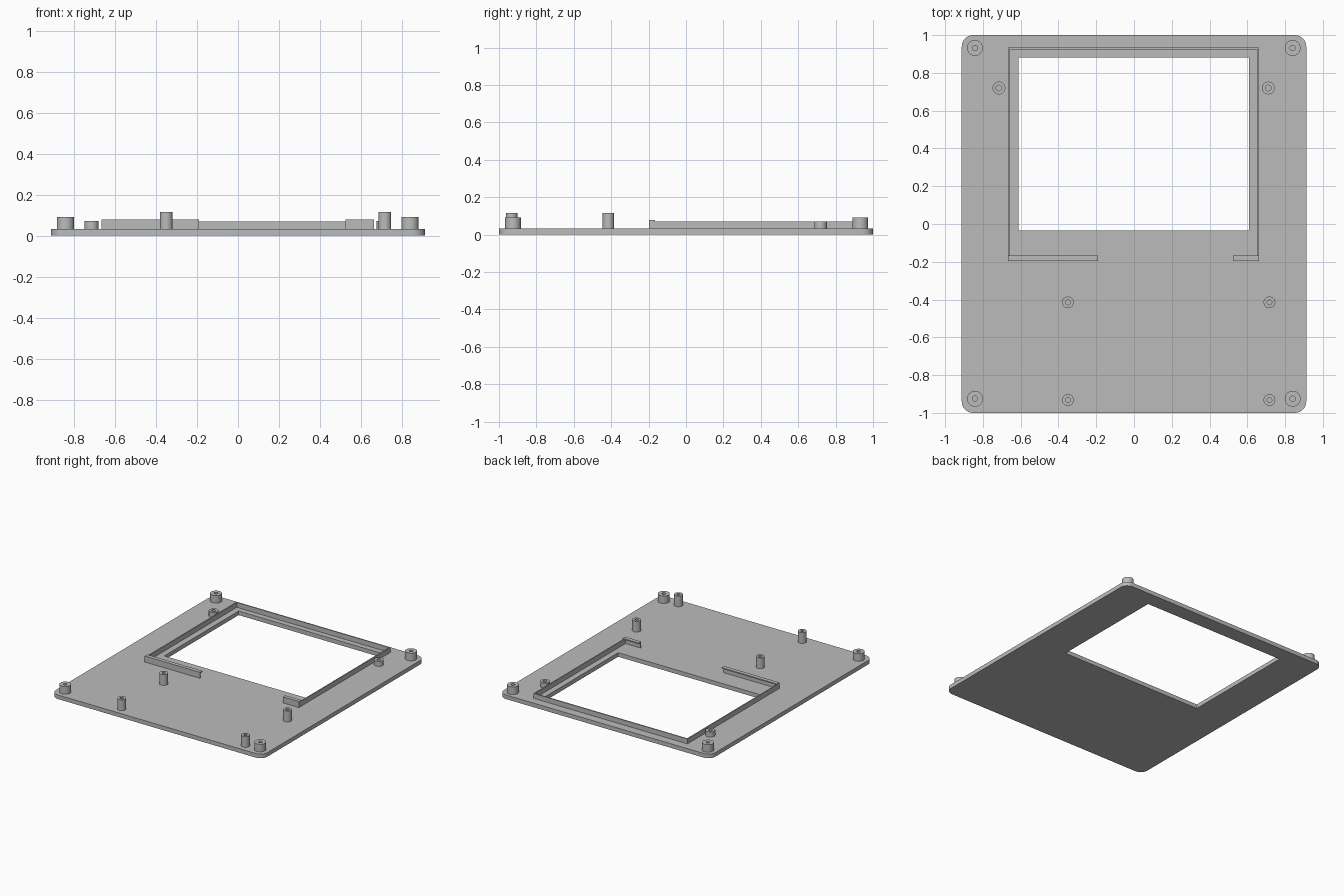
import bpy, bmesh
from math import cos, sin, pi, radians

old = bpy.data.objects.get("Cube")
if old:
    bpy.data.objects.remove(old, do_unlink=True)

grey = bpy.data.materials.new("light grey plastic")
grey.use_nodes = True
COLOUR = (0.5, 0.5, 0.5, 1)
grey.diffuse_color = COLOUR
grey.node_tree.nodes["Principled BSDF"].inputs["Base Color"].default_value = COLOUR


def rect(x0, x1, y0, y1):
    return [(x0, y0), (x1, y0), (x1, y1), (x0, y1)]


def circle(x, y, r, n=32):
    return [(x + r * cos(2 * pi * i / n), y + r * sin(2 * pi * i / n)) for i in range(n)]


def rounded_rect(w, d, r, steps=8):
    pts = []
    for k, (sx, sy) in enumerate([(1, 1), (-1, 1), (-1, -1), (1, -1)]):
        for i in range(steps + 1):
            a = (k + i / steps) * pi / 2
            pts.append((sx * (w - r) + r * cos(a), sy * (d - r) + r * sin(a)))
    return pts


def prism(name, loops, z0, z1, smooth=False):
    """Extrude an outline, with optional hole loops, from z0 up to z1."""
    bm = bmesh.new()
    edges = []
    for loop in loops:
        vs = [bm.verts.new((x, y, z0)) for x, y in loop]
        edges += [bm.edges.new((vs[i - 1], vs[i])) for i in range(len(vs))]
    bmesh.ops.triangle_fill(bm, edges=edges, use_beauty=True, use_dissolve=False)
    ext = bmesh.ops.extrude_face_region(bm, geom=bm.faces[:], use_keep_orig=True)
    top = [g for g in ext["geom"] if isinstance(g, bmesh.types.BMVert)]
    bmesh.ops.translate(bm, verts=top, vec=(0, 0, z1 - z0))
    bmesh.ops.recalc_face_normals(bm, faces=bm.faces[:])
    mesh = bpy.data.meshes.new(name)
    bm.to_mesh(mesh)
    bm.free()
    mesh.materials.append(grey)
    ob = bpy.data.objects.new(name, mesh)
    bpy.context.collection.objects.link(ob)
    if smooth:
        bpy.ops.object.select_all(action="DESELECT")
        ob.select_set(True)
        bpy.context.view_layer.objects.active = ob
        bpy.ops.object.shade_smooth_by_angle(angle=radians(30))
    return ob


# Base plate with the window opening
BASE = 0.032
prism("base_plate", [rounded_rect(0.912, 1.0, 0.06), rect(-0.612, 0.609, -0.034, 0.882)],
      0, BASE, True)

# Thin wall around three sides of the window, returning along the front
L, R, F, B, T = -0.667, 0.663, -0.197, 0.934, 0.009
LEFT_END, RIGHT_END = -0.19, 0.525
RIM = 0.07
wall = [(LEFT_END, F), (LEFT_END, F + T), (L + T, F + T), (L + T, B - T),
        (R - T, B - T), (R - T, F + T), (RIGHT_END, F + T), (RIGHT_END, F),
        (R, F), (R, B), (L, B), (L, F)]
prism("window_wall", [wall], BASE, RIM)

# Retaining lips that overhang the front returns
for name, x0, x1 in (("right_lip", L, LEFT_END), ("left_lip", RIGHT_END, R)):
    prism(name, [rect(x0, x1, F, -0.167)], RIM, 0.079)

# Hollow screw posts
posts = {
    "corner_post": (0.042, 0.014, 0.091, [(x, y) for x in (-0.842, 0.84) for y in (-0.925, 0.932)]),
    "short_post": (0.034, 0.015, 0.071, [(-0.715, 0.72), (0.711, 0.72)]),
    "tall_post": (0.031, 0.013, 0.116, [(x, y) for x in (-0.35, 0.717) for y in (-0.932, -0.415)]),
}
for name, (radius, bore, height, places) in posts.items():
    for i, (x, y) in enumerate(places, 1):
        prism(f"{name}_{i}", [circle(x, y, radius), circle(x, y, bore)], BASE, height, True)
